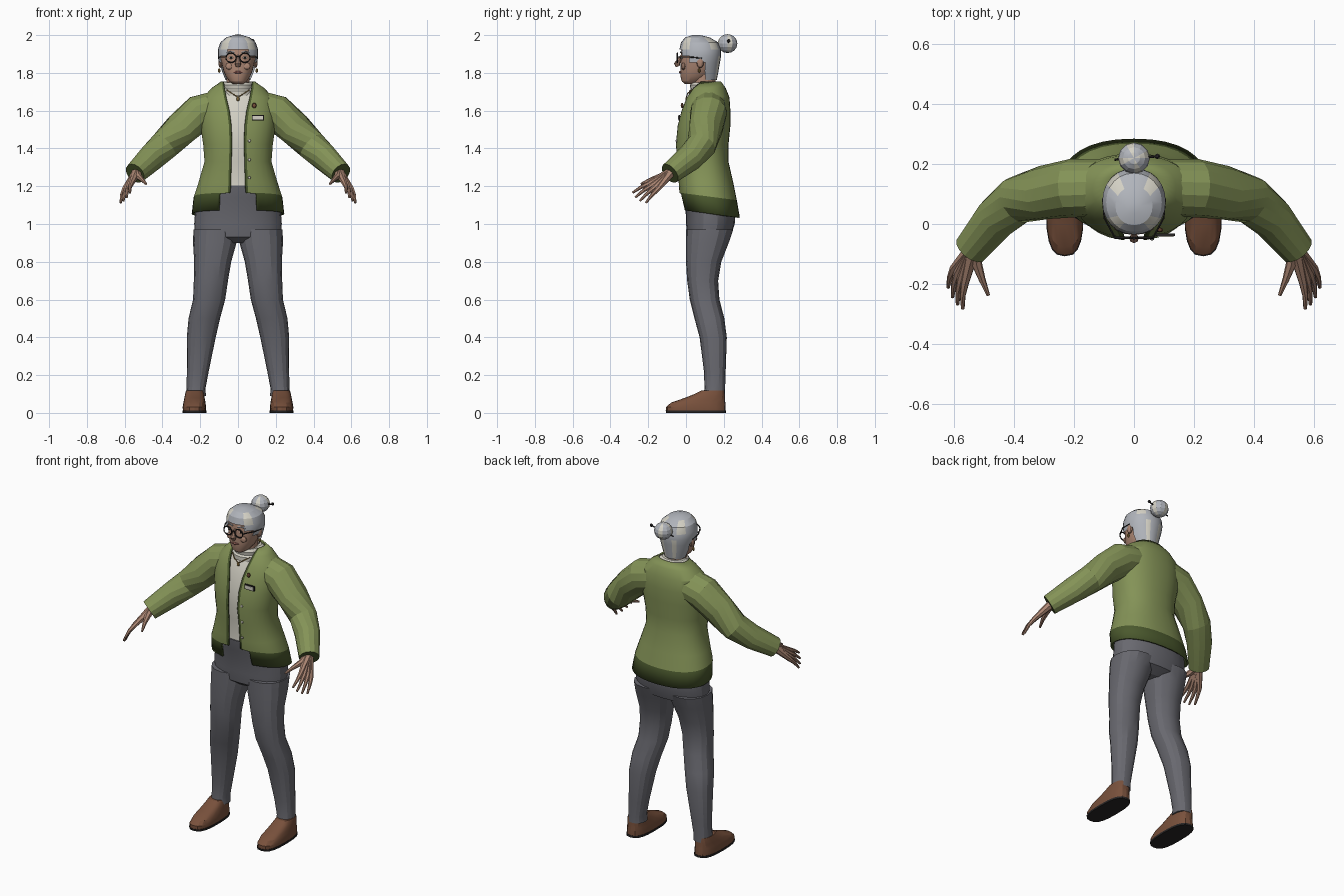
import bpy, bmesh, math
from mathutils import Vector, Matrix

if "Cube" in bpy.data.objects:
    bpy.data.objects.remove(bpy.data.objects["Cube"], do_unlink=True)


def material(name, *rgb):
    m = bpy.data.materials.new(name)
    m.use_nodes = True
    m.diffuse_color = (*rgb, 1)
    bsdf = m.node_tree.nodes["Principled BSDF"]
    bsdf.inputs["Base Color"].default_value = (*rgb, 1)
    bsdf.inputs["Roughness"].default_value = 0.8
    return m


GREEN = material("cardigan green", .23, .29, .095)
DARK_GREEN = material("ribbing green", .07, .10, .027)
GREY = material("trouser grey", .14, .14, .16)
SKIN = material("skin", .42, .245, .175)
HAIR = material("silver hair", .44, .46, .50)
CREAM = material("cream", .66, .64, .56)
BROWN = material("shoe brown", .19, .082, .045)
BLACK = material("black", .02, .018, .018)
ROSE = material("lip rose", .30, .12, .10)
GOLD = material("gold", .35, .22, .06)


def finish(name, bm, mats, mirror=False, angle=22):
    bmesh.ops.recalc_face_normals(bm, faces=bm.faces)
    me = bpy.data.meshes.new(name)
    bm.to_mesh(me)
    bm.free()
    for m in mats:
        me.materials.append(m)
    ob = bpy.data.objects.new(name, me)
    bpy.context.collection.objects.link(ob)
    bpy.ops.object.select_all(action='DESELECT')
    ob.select_set(True)
    bpy.context.view_layer.objects.active = ob
    bpy.ops.object.shade_smooth_by_angle(angle=math.radians(angle))
    if mirror:
        ob.modifiers.new("mirror", 'MIRROR').use_mirror_merge = False
    return ob


def skin_rows(bm, rows, closed=True, caps=True, rule=None, cap_index=0):
    """Bridge rows of points with quads; rule(column, centre) picks a material."""
    vs = [[bm.verts.new(p) for p in row] for row in rows]
    n = len(vs[0])
    for a, b in zip(vs, vs[1:]):
        for i in range(n if closed else n - 1):
            j = (i + 1) % n
            f = bm.faces.new((a[i], a[j], b[j], b[i]))
            if rule:
                f.material_index = rule(i, f.calc_center_median())
    if caps:
        bm.faces.new(vs[0])
        bm.faces.new(vs[-1]).material_index = cap_index


def oval(a, p):
    s, c = math.sin(a), math.cos(a)
    return math.copysign(abs(s) ** p, s), -math.copysign(abs(c) ** p, c)


def loft(name, rings, mats, n=20, p=1.0, mirror=False, rule=None, cut=None):
    """Stack ovals given as (z, x0, x1, y0, y1)."""
    rows = []
    for z, x0, x1, y0, y1 in rings:
        pts = [oval(2 * math.pi * i / n, p) for i in range(n)]
        rows.append([((x0 + x1 + (x1 - x0) * u) / 2, (y0 + y1 + (y1 - y0) * v) / 2, z)
                     for u, v in pts])
    bm = bmesh.new()
    skin_rows(bm, rows, rule=rule)
    if cut:
        gone = [f for f in bm.faces if cut(f.calc_center_median())]
        bmesh.ops.delete(bm, geom=gone, context='FACES')
    return finish(name, bm, mats, mirror)


def centred(rings):
    return [(z, -r, r, a, b) for z, r, a, b in rings]


def tube(name, path, radii, mats, n=8, mirror=False, cap_index=0):
    pts = [Vector(p) for p in path]
    rows = []
    for i, p in enumerate(pts):
        t = (pts[min(i + 1, len(pts) - 1)] - pts[max(i - 1, 0)]).normalized()
        u = t.cross(Vector((1, 0, 0) if abs(t.x) < .7 else (0, 0, 1))).normalized()
        w = t.cross(u)
        r = radii[i] if isinstance(radii, (list, tuple)) else radii
        rows.append([p + r * (u * math.cos(a) + w * math.sin(a))
                     for a in (2 * math.pi * k / n for k in range(n))])
    bm = bmesh.new()
    skin_rows(bm, rows, cap_index=cap_index)
    return finish(name, bm, mats, mirror)


def blob(name, at, size, mats, seg=10, mirror=False, rule=None):
    bm = bmesh.new()
    bmesh.ops.create_uvsphere(bm, u_segments=seg, v_segments=max(6, seg * 2 // 3), radius=1,
                              matrix=Matrix.Translation(at) @ Matrix.Diagonal((*size, 1)))
    if rule:
        for f in bm.faces:
            f.material_index = rule(f.calc_center_median() - Vector(at))
    return finish(name, bm, mats, mirror)


def plate(name, at, size, mat):
    bm = bmesh.new()
    bmesh.ops.create_cube(bm, size=1, matrix=Matrix.Translation(at) @ Matrix.Diagonal((*size, 1)))
    return finish(name, bm, [mat])


# Cardigan body: z, half width, front y, back y, half opening
body = [(1.055, .245, -.015, .285, .10), (1.14, .235, -.035, .27, .095),
        (1.145, .234, -.036, .269, .04), (1.22, .21, -.04, .25, .038),
        (1.33, .178, -.045, .225, .035), (1.42, .185, -.055, .225, .032),
        (1.52, .20, -.045, .235, .035), (1.60, .202, -.025, .235, .045),
        (1.67, .185, 0, .23, .062), (1.72, .14, .03, .21, .072), (1.755, .09, .05, .185, .078)]
COLS, P = 28, .88
rows = []
for z, r, y0, y1, w in body:
    a0 = math.asin((w / r) ** (1 / P))
    edge = .012 / r
    span = 2 * (math.pi - a0 - edge)
    angles = [a0] + [a0 + edge + span * i / COLS for i in range(COLS + 1)] + [2 * math.pi - a0]
    row = []
    for a in angles:
        u, v = oval(a, P)
        y = (y0 + y1 + (y1 - y0) * v) / 2
        row.append((r * u, y, z - (.13 * (y - .125) if z < 1.2 else 0)))
    rows.append(row)
bm = bmesh.new()
skin_rows(bm, rows, closed=False, caps=False,
          rule=lambda i, c: int(i in (0, COLS + 1) or c.z < 1.145 - .13 * (c.y - .125)))
jacket = finish("cardigan_body", bm, [GREEN, DARK_GREEN])
solid = jacket.modifiers.new("thickness", 'SOLIDIFY')
solid.thickness = .009
solid.offset = -1

# Sleeves
tube("sleeve", [(.12, .12, 1.61), (.205, .12, 1.588), (.30, .105, 1.505), (.39, .08, 1.415),
                (.46, .02, 1.35), (.545, -.085, 1.268)],
     [.095, .098, .09, .08, .072, .058], [GREEN, DARK_GREEN], 14, True, 1)

# Shirt and rolled collar
loft("shirt", centred([(1.2, .19, -.022, .23)] +
                      [(z, r - .02, a + .02, b - .02) for z, r, a, b, w in body[3:]]),
     [CREAM], 24, P)
loft("collar", centred([(1.68, .085, .015, .18), (1.705, .085, .015, .18), (1.715, .077, .024, .172),
                        (1.735, .08, .02, .175), (1.75, .07, .03, .165)]), [CREAM])

# Trousers
loft("trouser_seat", centred([(.9, .11, .05, .18), (.93, .225, .01, .235), (1.0, .232, .0, .258),
                              (1.08, .226, -.002, .262), (1.14, .215, -.02, .25),
                              (1.205, .19, -.028, .235)]), [GREY], 24, .92)
loft("trouser_leg", [(.09, .17, .277, .092, .207), (.13, .172, .272, .098, .207),
                     (.22, .155, .271, .095, .21), (.4, .118, .271, .072, .216),
                     (.5, .095, .262, .045, .203), (.6, .068, .238, .02, .177),
                     (.7, .053, .234, .006, .17), (.8, .036, .232, 0, .187),
                     (.9, .008, .238, 0, .226), (.97, .0, .236, 0, .25)],
     [GREY], 16, .92, True)

# Shoes
loft("shoe_sole", [(0, .168, .294, -.105, .212), (.012, .168, .294, -.108, .212)],
     [BLACK], 20, .72, True)
loft("shoe_upper", [(.012, .17, .292, -.105, .21), (.032, .169, .293, -.105, .21),
                    (.055, .172, .289, -.078, .208), (.08, .177, .284, -.005, .206),
                    (.1, .18, .28, .045, .205), (.118, .185, .275, .08, .203)],
     [BROWN], 20, .75, True)

# Hands: thumb plus four fingers, each carried back to the wrist
wrist = Vector((.535, -.075, 1.277))
for i, finger in enumerate(("index", "middle", "ring", "little")):
    t = i / 3
    knuckle = Vector((.565, -.198, 1.213)).lerp(Vector((.602, -.148, 1.185)), t)
    tip = Vector((.572, -.283, 1.165)).lerp(Vector((.621, -.212, 1.112)), t)
    tip += (tip - knuckle) * (.12 if i in (1, 2) else 0)
    tube(finger + "_finger", [wrist, wrist.lerp(knuckle, .45), knuckle,
                              knuckle.lerp(tip, .5) + Vector((.004, 0, .004)), tip],
         [.026, .02, .014, .010, .006], [SKIN], 7, True)
tube("thumb", [wrist, (.525, -.135, 1.25), (.508, -.185, 1.235), (.487, -.238, 1.212)],
     [.024, .018, .012, .006], [SKIN], 7, True)

# Head and neck
loft("neck", centred([(1.69, .06, .035, .155), (1.83, .06, .03, .155)]), [SKIN], 16)
loft("face", centred([(1.742, .028, -.008, .07), (1.755, .046, -.022, .09), (1.78, .064, -.029, .125),
                      (1.81, .077, -.03, .145), (1.85, .087, -.03, .16), (1.89, .094, -.028, .168),
                      (1.93, .092, -.024, .168), (1.97, .065, .01, .13)]), [SKIN], 24, .93)
blob("ear", (.093, .075, 1.858), (.012, .02, .032), [SKIN], 10, True)
tube("nose", [(0, -.024, 1.892), (0, -.036, 1.87), (0, -.048, 1.848), (0, -.042, 1.834)],
     [.006, .010, .016, .012], [SKIN])
blob("lips", (0, -.029, 1.803), (.026, .008, .007), [ROSE])
blob("cheek", (.045, -.012, 1.835), (.022, .014, .02), [SKIN], 10, True)
blob("eye", (.037, -.022, 1.88), (.013, .007, .006), [CREAM], 10, True)
blob("pupil", (.037, -.028, 1.88), (.005, .003, .005), [BLACK], 8, True)
tube("eyebrow", [(.018, -.028, 1.908), (.04, -.025, 1.914), (.06, -.014, 1.906)], .004, [HAIR], 6, True)

# Hair cap with pale streaks, open over the face
loft("hair", centred([(1.762, .068, 0, .163), (1.81, .088, -.03, .172), (1.855, .10, -.035, .18),
                      (1.89, .106, -.036, .186), (1.925, .106, -.035, .185), (1.962, .093, -.026, .17),
                      (1.988, .062, -.004, .125), (2.0, .02, .035, .075)]),
     [HAIR, CREAM], 24, .95,
     rule=lambda i, c: int((i % 6 in (2, 3) and 1.93 < c.z < 1.985) or (i in (10, 13) and c.z < 1.9)),
     cut=lambda c: (c.z < 1.89 and c.y < .09 and not (c.z > 1.86 and c.y > .03)) or
                   (c.z < 1.92 and c.y < 0 and abs(c.x) < .045))
blob("hair_bun", (0, .22, 1.955), (.053, .052, .05), [HAIR, CREAM], 12,
     rule=lambda d: int(math.floor(math.atan2(d.y, d.x) / math.pi * 6) % 3 == 0))
tube("hair_stick", [(-.065, .215, 1.935), (.075, .226, 1.968)], .004, [BLACK], 6)
blob("hair_stick_bead", (.078, .226, 1.97), (.009, .009, .009), [BLACK], 8)

# Glasses
ring = [(.037 + .027 * math.cos(a), -.046, 1.88 + .025 * math.sin(a))
        for a in (2 * math.pi * k / 16 for k in range(17))]
tube("glasses_rim", ring, .0038, [BLACK], 6, True)
tube("glasses_bridge", [(-.011, -.046, 1.884), (0, -.048, 1.888), (.011, -.046, 1.884)], .0035, [BLACK], 6)
tube("glasses_arm", [(.064, -.045, 1.884), (.099, .02, 1.884), (.104, .085, 1.878)], .0035, [BLACK], 6, True)

# Jewellery, badge and buttons
blob("earring", (.1, .07, 1.812), (.007, .007, .012), [GOLD], 8, True)
tube("necklace", [(.06, .03, 1.71), (.03, .008, 1.69), (0, .002, 1.672)], .003, [GOLD], 6, True)
blob("pendant", (0, .002, 1.662), (.009, .005, .011), [GOLD], 8)
blob("brooch", (.086, -.02, 1.627), (.012, .008, .014), [BROWN], 8)
plate("badge_back", (.105, -.036, 1.562), (.064, .008, .03), BLACK)
plate("badge_front", (.105, -.040, 1.562), (.054, .006, .02), CREAM)
for z in (1.245, 1.34, 1.44):
    blob("button", (.06, -.045 if z < 1.4 else -.05, z), (.008, .005, .008), [CREAM], 8)
